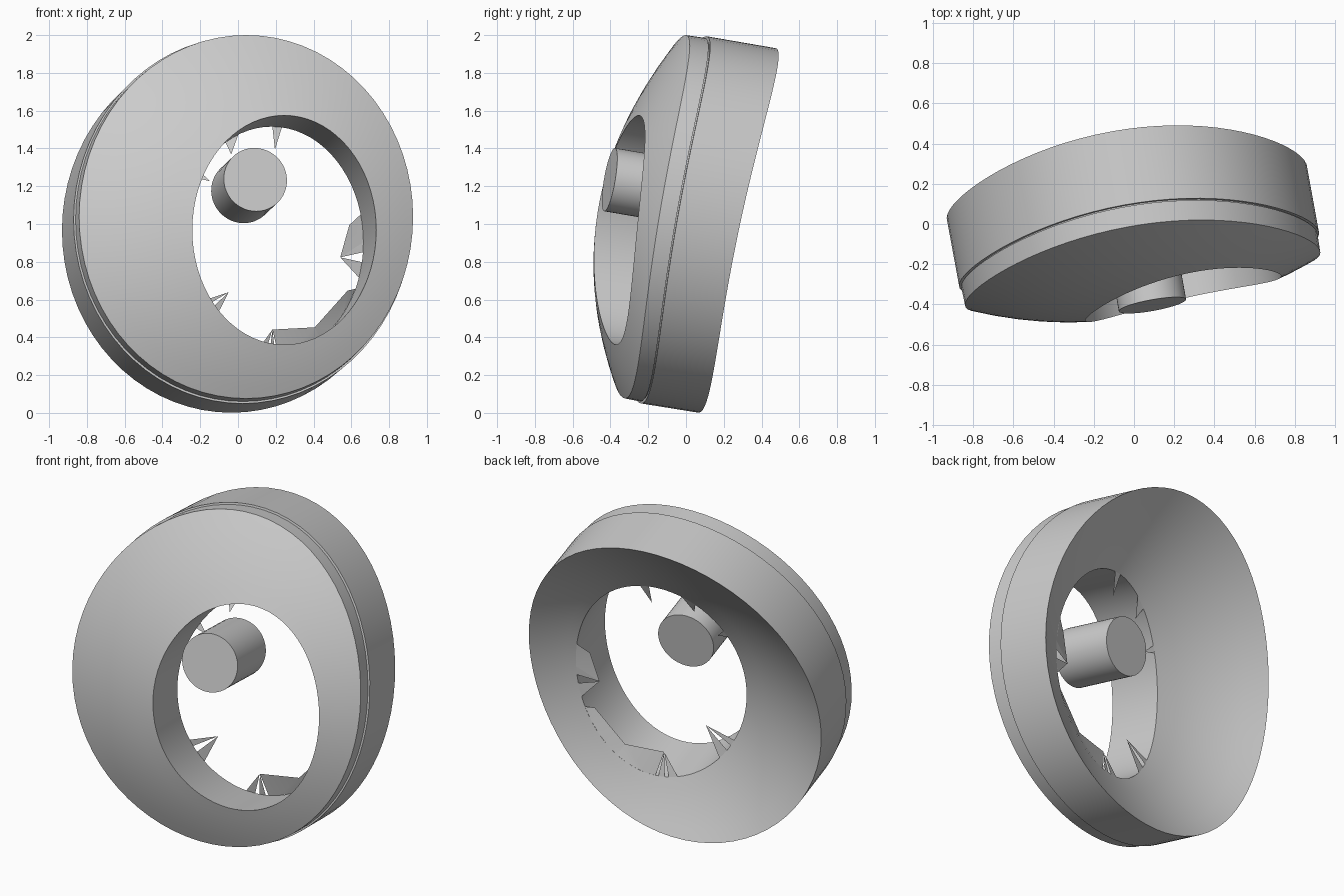
import bpy, bmesh, math
from mathutils import Vector

cube = bpy.data.objects.get("Cube")
if cube:
    bpy.data.objects.remove(cube, do_unlink=True)

SEG = 72
AXIS = Vector((-0.18, 1.0, -0.17))

grey = bpy.data.materials.new("plain grey")
grey.use_nodes = True
grey.diffuse_color = (0.6, 0.6, 0.6, 1)
grey.node_tree.nodes["Principled BSDF"].inputs["Base Color"].default_value = (0.6, 0.6, 0.6, 1)


def finish(name, bm, recalc=True):
    if recalc:
        bmesh.ops.recalc_face_normals(bm, faces=bm.faces)
    mesh = bpy.data.meshes.new(name)
    bm.to_mesh(mesh)
    bm.free()
    mesh.materials.append(grey)
    ob = bpy.data.objects.new(name, mesh)
    bpy.context.collection.objects.link(ob)
    bpy.ops.object.select_all(action='DESELECT')
    ob.select_set(True)
    bpy.context.view_layer.objects.active = ob
    bpy.ops.object.shade_smooth_by_angle(angle=math.radians(30))
    return ob


def saddle(cx, cz, rx, rz, y, tilt_x, tilt_z, bend):
    """Oval loop that is tilted and bent like a saddle."""
    def point(a, r=1.0):
        c, s = math.cos(a), math.sin(a)
        return Vector((cx + r * rx * c,
                       y + r * (tilt_x * c + tilt_z * s) + r * r * bend * math.cos(2 * a),
                       cz + r * rz * s))
    return point


def loop(curve):
    return [curve(2 * math.pi * i / SEG) for i in range(SEG)]


def between(a, b, t, bulge=0.0):
    """Loop between two loops, domed more where they lie further apart."""
    return [p.lerp(q, t) + Vector((0, 4 * t * (1 - t) * bulge * (p - q).length_squared, 0))
            for p, q in zip(a, b)]


def scaled(pts, k):
    mid = sum(pts, Vector()) / len(pts)
    return [mid + (p - mid) * k for p in pts]


# Main loops of the cup
hole_curve = saddle(0.245, 0.968, 0.487, 0.607, -0.34, 0.11, 0.06, -0.03)


def hole_end(a, r=1.0):
    return hole_curve(a, r) + AXIS * (0.35 + 0.03 * math.cos(a))


front_rim = loop(saddle(0.043, 1.038, 0.884, 0.962, -0.217, 0.13, 0.16, -0.055))
back_rim = loop(saddle(-0.035, 0.966, 0.897, 0.965, 0.212, 0.125, 0.203, -0.058))
hole_front = loop(hole_curve)
hole_back = loop(hole_end)

# Cup shell: curved face, stepped side wall, hollow bowl, opening wall
steps = (0.2, 0.4, 0.6, 0.8)
rings = [hole_front]
rings += [between(hole_front, front_rim, t, -0.06) for t in steps]
rings.append(front_rim)
seam = between(front_rim, back_rim, 0.21)
seam_back = between(front_rim, back_rim, 0.225)
rings += [seam, scaled(seam, 0.99), scaled(seam_back, 0.99), scaled(seam_back, 1.01), back_rim]
rings += [between(back_rim, hole_back, t, -0.08) for t in steps]
rings.append(hole_back)

bm = bmesh.new()
verts = [[bm.verts.new(p) for p in ring] for ring in rings]
for k in range(len(verts)):
    a, b = verts[k], verts[(k + 1) % len(verts)]
    for i in range(SEG):
        j = (i + 1) % SEG
        bm.faces.new((a[i], a[j], b[j], b[i]))
finish("cup_shell", bm)

# Ragged flaps around the back edge of the opening: start, end, then tips (angle, radius)
flaps = [(0, 14, (10, 0.86), (-10, 0.76)), (-5, 0, (-10, 0.76)), (-18, -10, (-10, 0.76)),
         (-58, -24, (-27, 0.93), (-58, 0.88)), (-86, -58, (-58, 0.88), (-90, 0.77)),
         (-92, -88, (-90, 0.77)), (-101, -95, (-90, 0.77)),
         (213, 217, (223, 0.66)), (221, 228, (223, 0.66)),
         (84, 90, (88, 0.8)), (112, 121, (121, 0.88)), (143, 147, (143, 0.86))]
bm = bmesh.new()
for start, end, *tips in flaps:
    outline = [hole_end(math.radians(start + (end - start) * i / 4)) for i in range(5)]
    outline += [hole_end(math.radians(a), r) - Vector((0, 0.03, 0)) for a, r in tips]
    bm.faces.new([bm.verts.new(p) for p in outline])
bmesh.ops.triangulate(bm, faces=bm.faces)
finish("edge_flaps", bm, recalc=False)

# Peg floating in the opening
bm = bmesh.new()
bmesh.ops.create_cone(bm, cap_ends=True, segments=48, radius1=0.17, radius2=0.17, depth=0.38)
peg = finish("centre_peg", bm)
peg.rotation_euler = AXIS.to_track_quat('Z', 'Y').to_euler()
peg.location = Vector((0.092, -0.405, 1.235)) + AXIS * 0.185
